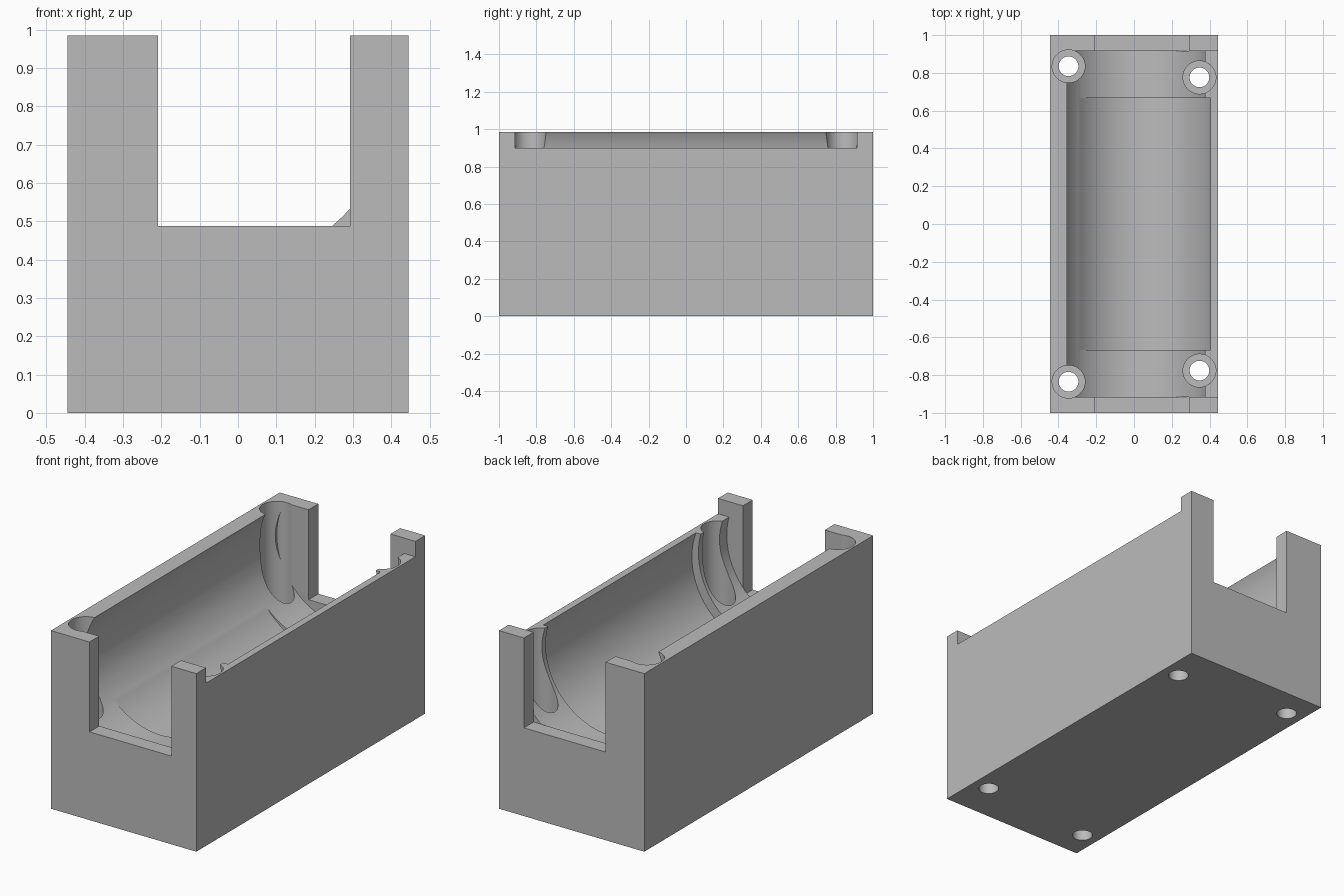
import bpy
import math

default = bpy.data.objects.get("Cube")
if default:
    bpy.data.objects.remove(default, do_unlink=True)

HALF_X, HALF_Y, HEIGHT = 0.445, 1.0, 0.985
END_Y = 0.915        # inner face of the end walls
POCKET_Y = 0.667     # half length of the wider bore

grey = bpy.data.materials.new("plain_grey")
grey.use_nodes = True
grey.diffuse_color = (0.5, 0.5, 0.5, 1)
grey.node_tree.nodes["Principled BSDF"].inputs["Base Color"].default_value = (0.5, 0.5, 0.5, 1)


def box(name, low, high):
    bpy.ops.mesh.primitive_cube_add(size=1, location=[(a + b) / 2 for a, b in zip(low, high)])
    obj = bpy.context.object
    obj.name = name
    obj.scale = [b - a for a, b in zip(low, high)]
    bpy.ops.object.transform_apply(location=True, rotation=True, scale=True)
    return obj


def cylinder(name, radius, length, center, along_y=False, sides=64):
    bpy.ops.mesh.primitive_cylinder_add(
        vertices=sides, radius=radius, depth=length, location=center,
        rotation=(math.pi / 2 if along_y else 0, 0, 0))
    obj = bpy.context.object
    obj.name = name
    bpy.ops.object.transform_apply(location=True, rotation=True, scale=True)
    return obj


def cut(target, cutter):
    cutter.hide_render = True
    mod = target.modifiers.new("cut", 'BOOLEAN')
    mod.operation = 'DIFFERENCE'
    mod.solver = 'EXACT'
    mod.object = cutter
    bpy.context.view_layer.objects.active = target
    bpy.ops.object.modifier_apply(modifier=mod.name)
    bpy.data.objects.remove(cutter, do_unlink=True)


# Solid block
housing = box("housing", (-HALF_X, -HALF_Y, 0), (HALF_X, HALF_Y, HEIGHT))

# Long trough and its wider, offset middle section
cut(housing, cylinder("trough", 0.397, 2 * END_Y, (-0.006, 0, 0.795), True, 128))
cut(housing, cylinder("wide_trough", 0.401, 2 * POCKET_Y, (0.03, 0, 0.76), True, 128))

# Lowered side wall
cut(housing, box("wall_notch", (0.1, -END_Y, 0.9), (0.6, END_Y, 1.2)))

# Square openings through the two end walls
for side in (-1, 1):
    ys = sorted((side * END_Y, side * 1.2))
    cut(housing, box("end_slot", (-0.209, ys[0], 0.488), (0.292, ys[1], 1.2)))

# Screw holes with wide counterbores at the four corners
for x, y in ((-0.3465, 0.835), (0.3465, 0.776)):
    for side in (-1, 1):
        cut(housing, cylinder("counterbore", 0.087, 1.0, (x, side * y, 0.8)))
        cut(housing, cylinder("screw_hole", 0.052, 1.0, (x, side * y, 0.2), sides=48))

housing.data.materials.clear()
housing.data.materials.append(grey)
for poly in housing.data.polygons:
    poly.material_index = 0

bpy.ops.object.select_all(action='DESELECT')
housing.select_set(True)
bpy.context.view_layer.objects.active = housing
bpy.ops.object.shade_smooth_by_angle(angle=math.radians(25))
